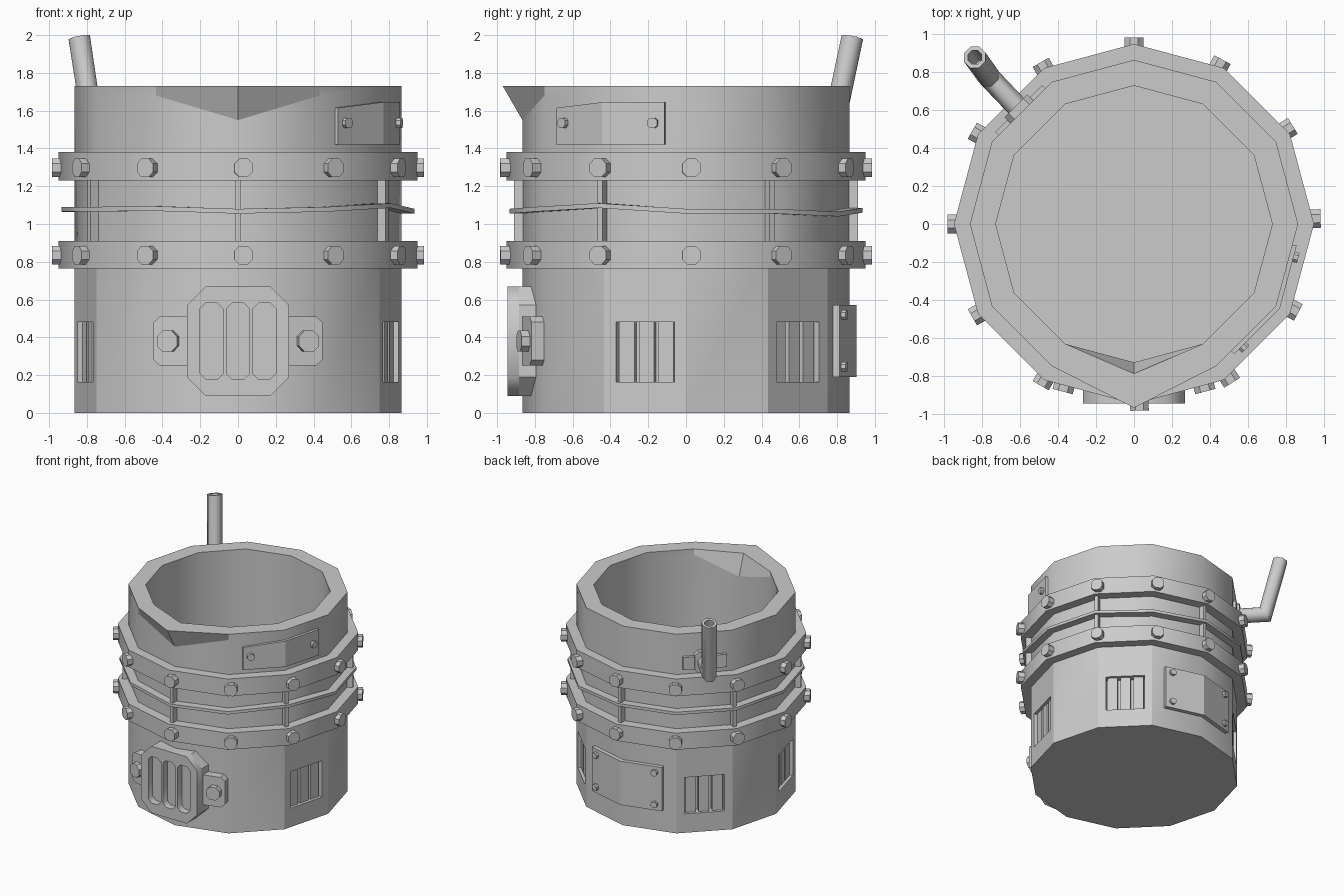
import bpy, bmesh
from math import radians, sin, cos, pi
from mathutils import Matrix, Vector

if "Cube" in bpy.data.objects:
    bpy.data.objects.remove(bpy.data.objects["Cube"])

SIDES, R, H = 12, 0.866, 1.73
APOTHEM = R * cos(pi / SIDES)

grey = bpy.data.materials.new("grey metal")
grey.use_nodes = True
COLOUR = (0.6, 0.6, 0.6, 1)
grey.diffuse_color = COLOUR
grey.node_tree.nodes["Principled BSDF"].inputs["Base Color"].default_value = COLOUR


def finish(name, bm, smooth=True, flat=()):
    """Turn a bmesh into a named object, keeping steep edges sharp."""
    bmesh.ops.recalc_face_normals(bm, faces=bm.faces)
    for f in bm.faces:
        f.smooth = smooth and f not in flat
    for e in bm.edges:
        e.smooth = e.calc_face_angle(0) < 0.6
    me = bpy.data.meshes.new(name)
    bm.to_mesh(me)
    bm.free()
    me.materials.append(grey)
    ob = bpy.data.objects.new(name, me)
    bpy.context.collection.objects.link(ob)
    return ob


def polar(deg, r, z=0.0):
    a = radians(deg)
    return Vector((r * cos(a), r * sin(a), z))


def frame(deg, r=APOTHEM, u=0.0, z=0.0):
    """Local frame on the drum: u along the wall, v up, w outward."""
    a = radians(deg)
    n, t = Vector((cos(a), sin(a), 0)), Vector((-sin(a), cos(a), 0))
    m = Matrix((t, Vector((0, 0, 1)), n)).transposed().to_4x4()
    return Matrix.Translation(n * r + t * u + Vector((0, 0, z))) @ m


def prism(name, outline, w0, w1, matrix=Matrix()):
    bm = bmesh.new()
    low = [bm.verts.new(matrix @ Vector((u, v, w0))) for u, v in outline]
    top = [bm.verts.new(matrix @ Vector((u, v, w1))) for u, v in outline]
    bm.faces.new(low)
    bm.faces.new(top)
    n = len(low)
    for i in range(n):
        bm.faces.new((low[i], low[(i + 1) % n], top[(i + 1) % n], top[i]))
    return finish(name, bm, smooth=False)


def rect(w, h, c=0.0, cx=0.0, cy=0.0):
    """Rectangle outline with cut corners."""
    a, b = w / 2, h / 2
    if not c:
        pts = [(-a, -b), (a, -b), (a, b), (-a, b)]
    else:
        pts = [(-a + c, -b), (a - c, -b), (a, -b + c), (a, b - c),
               (a - c, b), (-a + c, b), (-a, b - c), (-a, -b + c)]
    return [(x + cx, y + cy) for x, y in pts]


def bolt(name, matrix, r, w0, w1):
    prism(name, rect(2 * r, 2 * r, r * 0.55), w0, w1, matrix)


def bridge(bm, a, b):
    n = len(a)
    return [bm.faces.new((a[i], a[(i + 1) % n], b[(i + 1) % n], b[i])) for i in range(n)]


def ring(name, r0, r1, z0, z1, lift=None):
    bm = bmesh.new()
    rows = []
    for r, z in ((r0, z0), (r1, z0), (r1, z1), (r0, z1)):
        rows.append([bm.verts.new(polar(30 * k, r, z + (lift[k] if lift else 0)))
                     for k in range(SIDES)])
    for i in range(4):
        bridge(bm, rows[i], rows[(i + 1) % 4])
    return finish(name, bm)


# Drum: open vessel with a pouring lip at the front and sunk vent openings
VENTS = (-15, 45, 135, 195)
FRONT = 9
bm = bmesh.new()


def drum_row(r, z, front_r=None, front_z=None):
    return [bm.verts.new(polar(30 * k, front_r or r, front_z or z) if k == FRONT
                         else polar(30 * k, r, z)) for k in range(SIDES)]


rows = [drum_row(R, 0), drum_row(R, 0.83), drum_row(R, 1.68, front_z=1.55),
        drum_row(R, H, front_r=0.97), drum_row(0.73, H, front_r=0.79),
        drum_row(0.73, 1.68, front_z=1.55), drum_row(0.73, 0.3)]
walls = [bridge(bm, rows[i], rows[i + 1]) for i in range(len(rows) - 1)]
bm.faces.new(rows[0])
bm.faces.new(rows[-1])
bmesh.ops.recalc_face_normals(bm, faces=bm.faces)
flat = set(walls[2][FRONT - 1:FRONT + 1] + walls[4][FRONT - 1:FRONT + 1])
for deg in VENTS:
    f = walls[0][int((deg % 360) // 30)]
    flat.update(bmesh.ops.inset_individual(bm, faces=[f], thickness=0.05)["faces"])
    inv = frame(deg, z=0.322)
    for v in f.verts:
        p = inv.inverted() @ v.co
        v.co = inv @ Vector((0.16 if p.x > 0 else -0.16, 0.158 if p.y > 0 else -0.158, 0))
    flat.update(bmesh.ops.inset_individual(bm, faces=[f], thickness=0, depth=-0.07)["faces"])
    flat.add(f)
finish("drum", bm, flat=flat)

# Slats inside each vent
for deg in VENTS:
    for u in (-0.107, 0, 0.107):
        prism("vent_slat", rect(0.083, 0.316), -0.07, -0.025, frame(deg, u=u, z=0.322))

# Bands, with a slightly warped thin hoop between them
ring("lower_band", 0.84, 0.95, 0.765, 0.91)
ring("upper_band", 0.84, 0.95, 1.23, 1.38)
hoop = [0, 0, -0.015, 0.005, 0.005, 0.005, 0.01, 0.01, 0.015, 0, 0.01, 0.03]
ring("middle_hoop", 0.84, 0.935, 1.055, 1.08, hoop)

# Struts between the bands
for k in range(6):
    prism("strut", rect(0.03, 0.36), -0.04, 0.045, frame(30 + 60 * k, r=R, z=1.07))

# Bolts around both bands
for z in (0.835, 1.297):
    for k in range(SIDES):
        turn = 1.7 if k in (0, 1, 2, 9, 10, 11) else 0
        bolt("band_bolt", frame(30 * k + turn, r=0.9, z=z), 0.049, 0, 0.085)

# Front grille: backing plate plus a slotted cover
front = frame(-90, r=0, z=0.38)
shell = rect(0.54, 0.58, 0.1)
prism("grille_back", shell, 0.76, 0.885, front)
cu = bpy.data.curves.new("grille_cover", "CURVE")
cu.dimensions, cu.fill_mode, cu.extrude = "2D", "BOTH", 0.031
for outline in [shell] + [rect(0.12, 0.405, 0.03, x) for x in (-0.14, 0, 0.14)]:
    sp = cu.splines.new("POLY")
    sp.points.add(len(outline) - 1)
    for p, (x, y) in zip(sp.points, outline):
        p.co = (x, y, 0, 1)
    sp.use_cyclic_u = True
cu.materials.append(grey)
cover = bpy.data.objects.new("grille_cover", cu)
bpy.context.collection.objects.link(cover)
cover.matrix_world = front @ Matrix.Translation((0, 0, 0.915))
bpy.ops.object.select_all(action="DESELECT")
cover.select_set(True)
bpy.context.view_layer.objects.active = cover
bpy.ops.object.convert(target="MESH")

# Grille mounting ears with bolts
for s in (-1, 1):
    m = frame(-90 + 15 * s, u=0.135 * s, z=0.38)
    ear = [(-0.1, -0.13), (0.05, -0.13), (0.085, -0.1), (0.085, 0.1), (0.05, 0.13), (-0.1, 0.13)]
    prism("grille_ear", [(u * s, v) for u, v in ear], -0.03, 0.07, m)
    bolt("ear_bolt", m, 0.055, 0.06, 0.115)


def bent_plate(name, deg, reach, z0, z1, thick, bolt_zs, r_bolt):
    """Plate wrapped around one corner of the drum."""
    def section(grow):
        r = R + grow / cos(pi / SIDES)
        ends = [polar(deg + 15 * s, APOTHEM + grow) +
                s * (reach - R * sin(pi / SIDES)) * polar(deg + 15 * s + 90, 1) for s in (-1, 1)]
        return ends[0], polar(deg, r), ends[1]
    pts = list(section(thick)) + list(reversed(section(-0.02)))
    ob = prism(name, [(p.x, p.y) for p in pts], z0, z1)
    for s in (-1, 1):
        for z in bolt_zs:
            u = s * (reach - 0.06 - R * sin(pi / SIDES))
            bolt(name + "_bolt", frame(deg + 15 * s, u=u, z=z), r_bolt, 0, thick + 0.025)
    return ob


# Patch plates on the side and back
patch = bent_plate("side_patch", -30, 0.335, 1.42, 1.645, 0.022, (1.535,), 0.027)
for v in patch.data.vertices:
    if v.co.z > 1.6 and v.co.x < 0.6:
        v.co.z -= 0.03
bent_plate("back_patch", 90, 0.34, 0.19, 0.57, 0.035, (0.245, 0.52), 0.025)

# Pipe mount
prism("pipe_mount", rect(0.35, 0.11), -0.02, 0.025, frame(135, z=1.48))
prism("pipe_collar", rect(0.17, 0.18, 0.03), -0.02, 0.045, frame(135, z=1.49))

# Hollow bent pipe rising beside the rim
bm = bmesh.new()
start, elbow, tip = Vector((-0.57, 0.57, 1.49)), Vector((-0.765, 0.775, 1.49)), Vector((-0.84, 0.88, 1.968))
out, rise = (elbow - start).normalized(), (tip - elbow).normalized()
side = Vector((1, 1, 0)).normalized()


def pipe_row(centre, axis, r, stretch=1.0):
    other = axis.cross(side).normalized()
    return [bm.verts.new(centre + r * (cos(a) * side + sin(a) * stretch * other))
            for a in (pi / 8 + k * pi / 4 for k in range(8))]


inside = tip - rise * 0.25
path = [pipe_row(start, out, 0.062), pipe_row(elbow, out + rise, 0.062, 1.25),
        pipe_row(tip, rise, 0.062), pipe_row(tip, rise, 0.04), pipe_row(inside, rise, 0.04)]
for a, b in zip(path, path[1:]):
    bridge(bm, a, b)
bm.faces.new(path[0])
bm.faces.new(path[-1])
top = max(v.co.z for v in bm.verts)
for v in path[2] + path[3]:
    v.co.z += 2.0 - top
for f in bm.faces:
    f.smooth = True
bmesh.ops.recalc_face_normals(bm, faces=bm.faces)
pipe = finish("pipe", bm)
for e in pipe.data.edges:
    e.use_edge_sharp = False
pipe.select_set(True)
bpy.context.view_layer.objects.active = pipe
bpy.ops.object.shade_smooth_by_angle(angle=radians(50))
